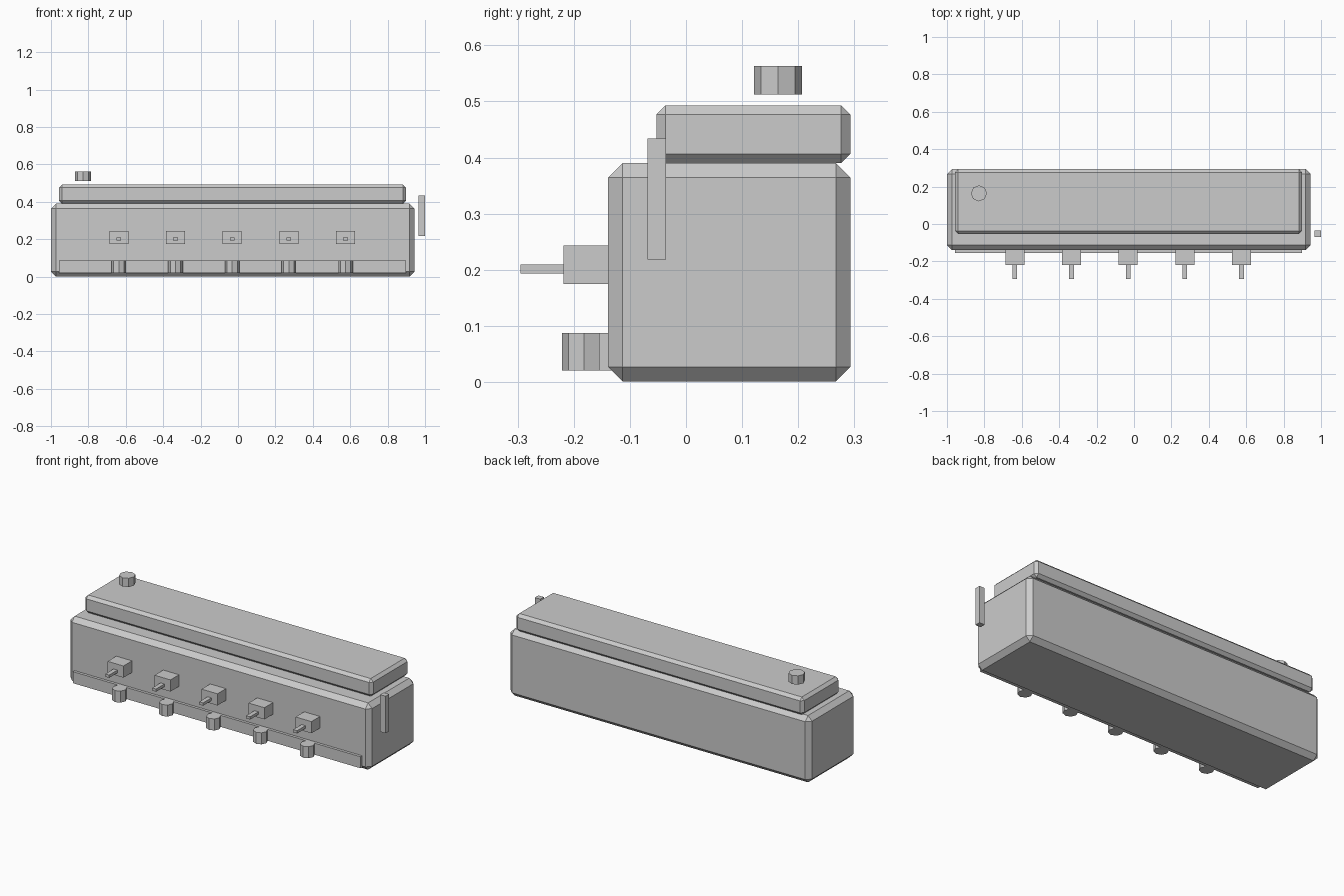
import bpy, bmesh, math

if "Cube" in bpy.data.objects:
    bpy.data.objects.remove(bpy.data.objects["Cube"])

grey = bpy.data.materials.new("plain_grey")
grey.diffuse_color = (0.6, 0.6, 0.6, 1)
grey.use_nodes = True
grey.node_tree.nodes["Principled BSDF"].inputs["Base Color"].default_value = grey.diffuse_color


def finish(bm, name):
    me = bpy.data.meshes.new(name)
    bm.to_mesh(me)
    bm.free()
    me.materials.append(grey)
    ob = bpy.data.objects.new(name, me)
    bpy.context.collection.objects.link(ob)
    return ob


def box(name, x, y, z, chamfer=0):
    """Box from (min, max) pairs, with optional flat chamfered edges."""
    bm = bmesh.new()
    bmesh.ops.create_cube(bm, size=1)
    for v in bm.verts:
        for i, (lo, hi) in enumerate((x, y, z)):
            v.co[i] = lo if v.co[i] < 0 else hi
    if chamfer:
        bmesh.ops.bevel(bm, geom=bm.edges[:], offset=chamfer, segments=1,
                        profile=0.5, affect='EDGES')
    return finish(bm, name)


def octagon(name, x, y, z, r):
    """Eight-sided upright prism between two heights."""
    bm = bmesh.new()
    bmesh.ops.create_cone(bm, cap_ends=True, segments=8, radius1=r, radius2=r,
                          depth=z[1] - z[0])
    bmesh.ops.translate(bm, verts=bm.verts[:], vec=(x, y, (z[0] + z[1]) / 2))
    return finish(bm, name)


# Main housing and the lid above it
box("body", (-1, 0.944), (-0.139, 0.293), (0.001, 0.39), 0.026)
box("lid", (-0.957, 0.898), (-0.053, 0.293), (0.39, 0.493), 0.0165)

# Floating knob, side lever and front tray
octagon("top_knob", -0.829, 0.164, (0.512, 0.563), 0.043)
box("side_lever", (0.965, 1), (-0.069, -0.036), (0.218, 0.434))
box("front_tray", (-0.957, 0.898), (-0.155, -0.13), (0.02, 0.087))

# Five dispensing stations: block, spout and cup
for i in range(5):
    cx = -0.031 + (i - 2) * 0.303
    box(f"dispenser_block_{i + 1}", (cx - 0.051, cx + 0.051),
        (-0.218, -0.139), (0.175, 0.243))
    box(f"spout_{i + 1}", (cx - 0.0125, cx + 0.0125),
        (-0.295, -0.218), (0.193, 0.209))
    octagon(f"cup_{i + 1}", cx, -0.182, (0.02, 0.087), 0.039)
